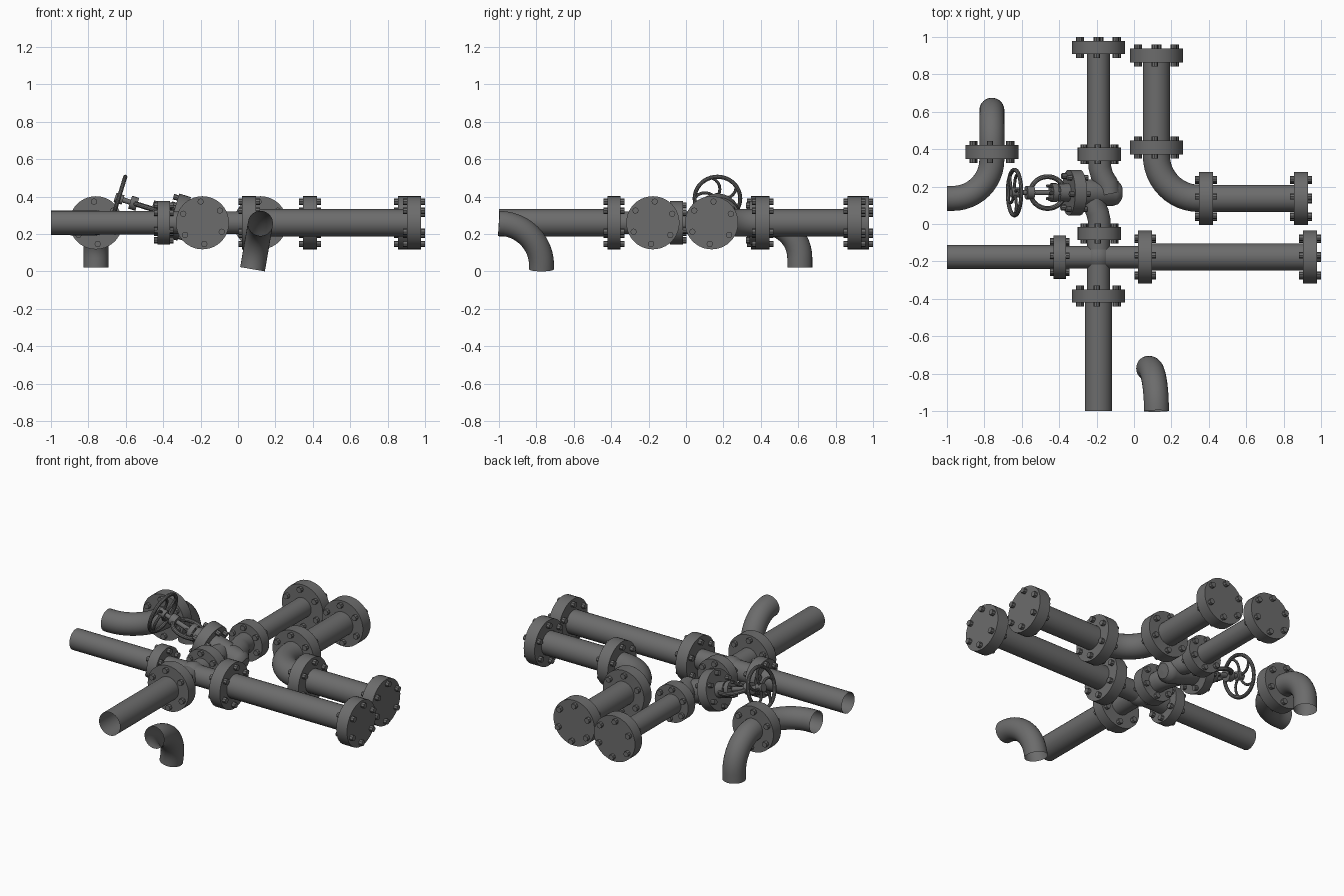
import bpy, bmesh, math
from mathutils import Vector, Matrix

cube = bpy.data.objects.get("Cube")
if cube:
    bpy.data.objects.remove(cube)

GREY = (0.15, 0.15, 0.15, 1)
steel = bpy.data.materials.new("steel_grey")
steel.use_nodes = True
steel.diffuse_color = GREY
steel.node_tree.nodes["Principled BSDF"].inputs["Base Color"].default_value = GREY

X, Y, Z = Vector((1, 0, 0)), Vector((0, 1, 0)), Vector((0, 0, 1))
H = 0.26            # height of the pipe centre lines
BIG, SMALL = 0.142, 0.116   # flange radii


def finish(name, bm, angle=35):
    bmesh.ops.recalc_face_normals(bm, faces=bm.faces)
    mesh = bpy.data.meshes.new(name)
    bm.to_mesh(mesh)
    bm.free()
    mesh.shade_smooth()
    mesh.set_sharp_from_angle(angle=math.radians(angle))
    mesh.materials.append(steel)
    obj = bpy.data.objects.new(name, mesh)
    bpy.context.collection.objects.link(obj)
    return obj


def add_cylinder(bm, a, b, r, sides=32):
    a, b = Vector(a), Vector(b)
    turn = (b - a).to_track_quat('Z', 'Y').to_matrix().to_4x4()
    bmesh.ops.create_cone(bm, cap_ends=True, segments=sides, radius1=r, radius2=r,
                          depth=(b - a).length,
                          matrix=Matrix.Translation((a + b) / 2) @ turn)


def cylinder(name, a, b, r, sides=32):
    bm = bmesh.new()
    add_cylinder(bm, a, b, r, sides)
    return finish(name, bm)


def sweep(name, path, r, sides=28, closed=False):
    """Open-ended tube along a path; r is one radius or one per point."""
    path = [Vector(p) for p in path]
    n = len(path)
    radii = r if isinstance(r, list) else [r] * n
    bm = bmesh.new()
    rings, normal = [], None
    for i, p in enumerate(path):
        before = path[i - 1] if closed or i else p
        after = path[(i + 1) % n] if closed or i < n - 1 else p
        t = (after - before).normalized()
        if normal is None:
            normal = t.orthogonal()
        normal = (normal - t * normal.dot(t)).normalized()
        side = t.cross(normal)
        rings.append([bm.verts.new(p + radii[i] * (normal * math.cos(k * math.tau / sides)
                      + side * math.sin(k * math.tau / sides))) for k in range(sides)])
    for i in range(n if closed else n - 1):
        a, b = rings[i], rings[(i + 1) % n]
        for k in range(sides):
            j = (k + 1) % sides
            bm.faces.new((a[k], a[j], b[j], b[k]))
    return finish(name, bm)


def bend(start, d0, d1, r, steps=12):
    """Quarter turn from direction d0 into direction d1."""
    return [start + r * (d0 * math.sin(q) + d1 * (1 - math.cos(q)))
            for q in (i * math.pi / 2 / steps for i in range(steps + 1))]


def flange(name, centre, axis, r, thick=0.075, head=0.021, bolt=0.017):
    """Disc with six bolts showing on both faces."""
    c = Vector(centre)
    u = axis.cross(Z).normalized()
    v = u.cross(axis)
    bm = bmesh.new()
    add_cylinder(bm, c - axis * thick / 2, c + axis * thick / 2, r, 40)
    half = axis * (thick / 2 + head)
    for i in range(6):
        q = math.radians(95 + 60 * i)
        p = c + 0.8 * r * (u * math.cos(q) + v * math.sin(q))
        add_cylinder(bm, p - half, p + half, bolt, 8)
    return finish(name, bm)


# Cross fitting and the four runs that meet there
CX, CY = -0.19, -0.177
sweep("left_to_right_cross_tube", [(-0.37, CY, H), (0.03, CY, H)], 0.061)
sweep("front_to_back_cross_tube", [(CX, -0.36, H), (CX, -0.08, H)], 0.061)
bm = bmesh.new()
bmesh.ops.create_uvsphere(bm, u_segments=28, v_segments=16, radius=0.073,
                          matrix=Matrix.Translation((CX, CY, H)))
finish("cross_centre", bm)
sweep("right_pipe", [(-1, CY, H), (-0.42, CY, H)], 0.064)
flange("right_pipe_flange", (-0.397, CY, H), X, SMALL, 0.065, 0.02)
sweep("left_pipe", [(0.09, CY, H), (0.91, CY, H)], 0.073)
flange("left_pipe_inner_flange", (0.06, CY, H), X, BIG)
flange("left_pipe_end_flange", (0.9415, CY, H), X, BIG)
sweep("front_pipe", [(CX, -1, H), (CX, -0.41, H)], 0.073)
flange("front_pipe_flange", (CX, -0.385, H), Y, BIG, 0.07)
flange("valve_front_flange", (-0.185, -0.05, H), Y, SMALL, 0.07, 0.018)
flange("valve_back_flange", (-0.185, 0.373, H), Y, SMALL, 0.07, 0.018)
sweep("back_pipe", [(CX, 0.4, H), (CX, 0.92, H)], 0.061)
flange("back_pipe_end_flange", (CX, 0.944, H), Y, BIG, 0.07)

# Corner run at the back left
sweep("corner_back_pipe", [(0.12, 0.43, H), (0.12, 0.88, H)], 0.073)
flange("corner_back_end_flange", (0.12, 0.9, H), Y, BIG)
flange("corner_back_flange", (0.12, 0.41, H), Y, BIG)
sweep("corner_elbow", [Vector((0.12, 0.39, H))]
      + bend(Vector((0.12, 0.365, H)), -Y, X, 0.228) + [Vector((0.37, 0.137, H))], 0.073)
flange("corner_side_flange", (0.385, 0.137, H), X, BIG)
sweep("corner_side_pipe", [(0.41, 0.137, H), (0.87, 0.137, H)], 0.073)
flange("corner_side_end_flange", (0.892, 0.137, H), X, BIG)

# Double elbow at the right: sideways, then down to the ground
sweep("side_elbow", [Vector((-1, 0.137, H))]
      + bend(Vector((-0.968, 0.137, H)), X, Y, 0.208) + [Vector((-0.76, 0.37, H))], 0.067)
flange("side_elbow_flange", (-0.76, 0.385, H), Y, BIG)
sweep("side_drop_elbow", [Vector((-0.76, 0.41, H))]
      + bend(Vector((-0.76, 0.42, H)), Y, -Z, 0.188) + [Vector((-0.76, 0.608, 0.02))], 0.067)

# Loose front elbow, leaning slightly
lean = Vector((-0.17, 0, -0.985)).normalized()
top = Vector((0.12, -1, 0.257))
sweep("front_drop_elbow", bend(top, Y, lean, 0.228)
      + [top + Y * 0.228 + lean * 0.249], 0.067)

# Valve body: two offset necks and an angled barrel
O = Vector((-0.19, 0.168, 0.25))
D = Vector((-0.955, 0, 0.297)).normalized()
UP = Y.cross(D).normalized()
if UP.z < 0:
    UP = -UP


def at(s, u=0.0, v=0.0):
    """Point s along the valve stem, u sideways, v across."""
    return O + D * s + Y * u + UP * v


sweep("valve_front_neck", [(-0.185, -0.03, H), (-0.186, 0.02, H), (-0.195, 0.06, H),
                           (-0.212, 0.1, H), (-0.22, 0.15, H)], 0.061)
sweep("valve_back_neck", [(-0.185, 0.35, H), (-0.182, 0.3, H), (-0.17, 0.255, H),
                          (-0.145, 0.215, H), (-0.135, 0.16, H)], 0.061)
sweep("valve_barrel", [at(-0.125), at(-0.122), at(-0.105), at(-0.08), at(0.13)],
      [0.001, 0.045, 0.064, 0.071, 0.071])

# Bonnet, gland and yoke
flange("bonnet_flange", at(0.135), D, 0.122, 0.065, 0.025, 0.015)
cylinder("bonnet_neck", at(0.15), at(0.225), 0.048)
flange("gland", at(0.25), D, 0.05, 0.03, 0.02, 0.008)
cylinder("stem", at(0.2), at(0.485), 0.014, 16)
cylinder("yoke_nut", at(0.365), at(0.405), 0.036, 16)
sweep("yoke_ring", [at(0.285 + 0.095 * math.cos(q), 0.085 * math.sin(q))
                    for q in (i * math.tau / 36 for i in range(36))], 0.013, 10, True)

# Handwheel with curved spokes
W = 0.47
sweep("handwheel_rim", [at(W, 0.122 * math.cos(q), 0.122 * math.sin(q))
                        for q in (i * math.tau / 40 for i in range(40))], 0.011, 10, True)
cylinder("handwheel_hub", at(W - 0.025), at(W + 0.02), 0.026, 16)
for i in range(5):
    points = []
    for k in range(7):
        f = k / 6
        q = math.tau * i / 5 + 0.6 * f * f
        rad = 0.018 + 0.104 * f
        points.append(at(W, rad * math.cos(q), rad * math.sin(q)))
    sweep(f"handwheel_spoke_{i + 1}", points, 0.008, 8)
